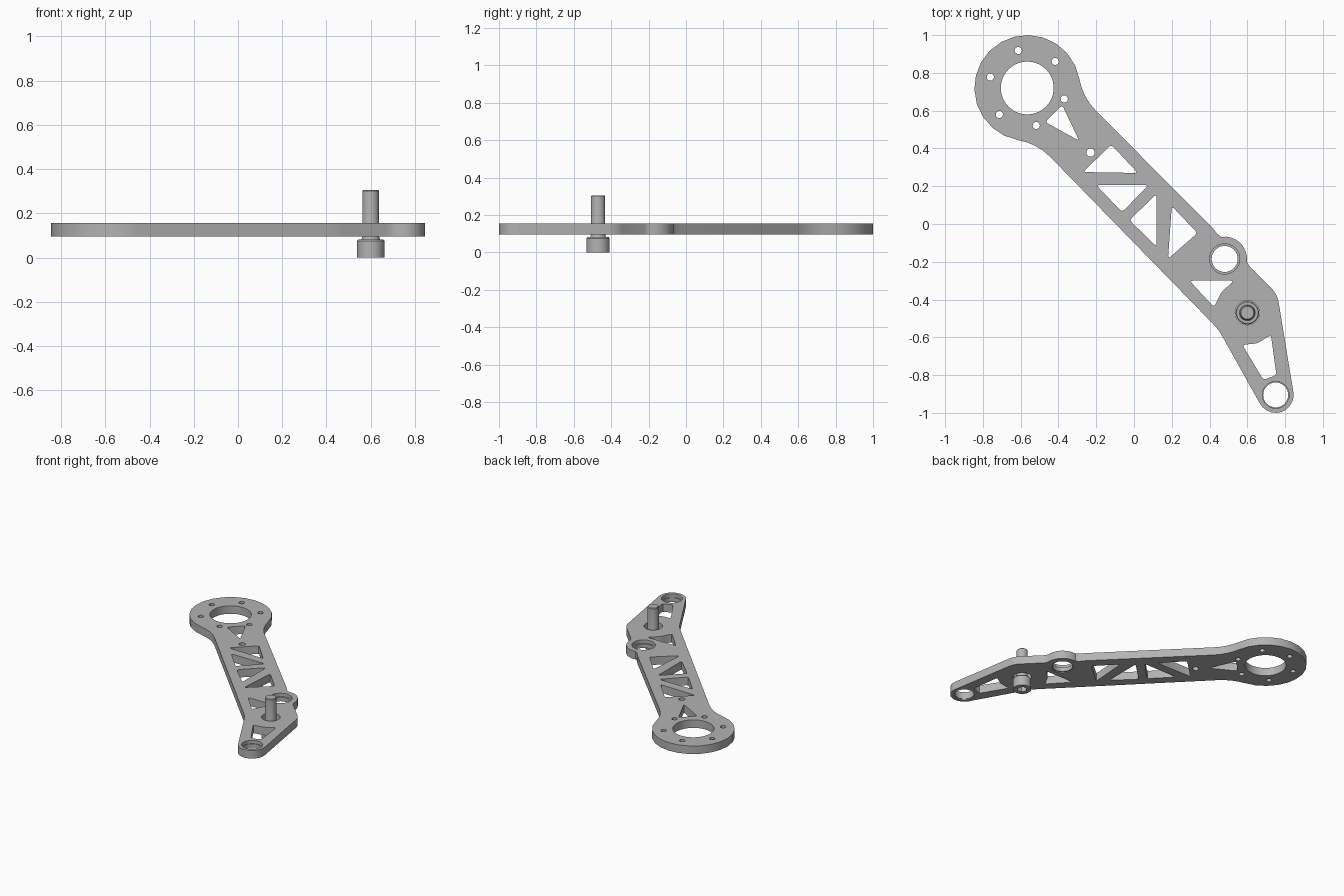
import bpy, bmesh
from math import cos, sin, radians, pi
from mathutils import Vector

cube = bpy.data.objects.get("Cube")
if cube:
    bpy.data.objects.remove(cube, do_unlink=True)

grey = bpy.data.materials.new("machined_grey")
grey.use_nodes = True
colour = (0.45, 0.45, 0.45, 1)
grey.diffuse_color = colour
grey.node_tree.nodes["Principled BSDF"].inputs["Base Color"].default_value = colour

BOTTOM, TOP = 0.095, 0.155


def arc(centre, r, start, end, steps):
    angles = [radians(start + (end - start) * i / steps) for i in range(steps + 1)]
    return [Vector((centre[0] + r * cos(a), centre[1] + r * sin(a))) for a in angles]


def circle(centre, r, sides=32):
    return arc(centre, r, 0, 360, sides)[:-1]


def rounded(points, d=0.016):
    """Polygon with every corner softened by a short curve."""
    pts = [Vector(p) for p in points]
    out = []
    for i, p in enumerate(pts):
        a = p + (pts[i - 1] - p).normalized() * d
        b = p + (pts[(i + 1) % len(pts)] - p).normalized() * d
        out += [a, (a + b + p * 2) / 4, b]
    return out


def finish(name, bm):
    bmesh.ops.remove_doubles(bm, verts=bm.verts, dist=1e-5)
    bmesh.ops.recalc_face_normals(bm, faces=bm.faces)
    mesh = bpy.data.meshes.new(name)
    bm.to_mesh(mesh)
    bm.free()
    mesh.materials.clear()
    mesh.materials.append(grey)
    obj = bpy.data.objects.new(name, mesh)
    bpy.context.collection.objects.link(obj)
    bpy.ops.object.select_all(action='DESELECT')
    obj.select_set(True)
    bpy.context.view_layer.objects.active = obj
    bpy.ops.object.shade_smooth_by_angle(angle=radians(35))
    return obj


def extruded(name, loops, z0, z1):
    """Solid from an outline followed by its holes."""
    curve = bpy.data.curves.new(name + "_profile", 'CURVE')
    curve.dimensions = '2D'
    curve.fill_mode = 'BOTH'
    curve.extrude = (z1 - z0) / 2
    for loop in loops:
        spline = curve.splines.new('POLY')
        spline.points.add(len(loop) - 1)
        for point, p in zip(spline.points, loop):
            point.co = (p[0], p[1], 0, 1)
        spline.use_cyclic_u = True
    temp = bpy.data.objects.new(name + "_profile", curve)
    bpy.context.collection.objects.link(temp)
    bpy.context.view_layer.update()
    mesh = bpy.data.meshes.new_from_object(
        temp.evaluated_get(bpy.context.evaluated_depsgraph_get()))
    bpy.data.objects.remove(temp, do_unlink=True)
    bm = bmesh.new()
    bm.from_mesh(mesh)
    bpy.data.meshes.remove(mesh)
    bmesh.ops.translate(bm, verts=bm.verts, vec=(0, 0, (z0 + z1) / 2))
    return finish(name, bm)


def lathe(name, profile, centre, sides=32):
    bm = bmesh.new()
    verts = [bm.verts.new((r, 0, z)) for r, z in profile]
    edges = [bm.edges.new(pair) for pair in zip(verts, verts[1:])]
    bmesh.ops.spin(bm, geom=verts + edges, cent=(0, 0, 0), axis=(0, 0, 1),
                   angle=2 * pi, steps=sides, use_merge=True)
    bmesh.ops.translate(bm, verts=bm.verts, vec=(*centre, 0))
    return finish(name, bm)


# Key centres
hub = Vector((-0.565, 0.72))
boss = (0.48, -0.185)
tip = (0.75, -0.905)
bolt = (0.6, -0.47)


def neck(angle):
    return hub + 0.597 * Vector((cos(radians(angle)), sin(radians(angle))))


# Arm outline, anticlockwise from the large hub
outline = arc(hub, 0.28, 10, 260, 16)
outline += arc(neck(260), 0.317, 80, 45, 4)
outline += [(0.41, -0.52), (0.45, -0.565), (0.475, -0.608)]
outline += arc(tip, 0.095, 209, 369, 10)
outline += arc((0.637, -0.433), 0.13, 9, 45, 4)
outline += [(0.611, -0.222), (0.598, -0.2)]
outline += arc(boss, 0.118, 5, 98, 8)
outline += [(0.44, -0.052), (0.42, -0.025)]
outline += arc(neck(10), 0.317, 225, 190, 4)

# Round holes
holes = [circle(hub, 0.14, 40), circle(boss, 0.08), circle(tip, 0.071),
         circle(bolt, 0.064), circle((-0.23, 0.378), 0.022, 16)]
holes += [circle(p, 0.019, 16) for p in circle(hub, 0.204, 6)]
turn = radians(-16.5)
for i in range(6):
    a = turn + i * pi / 3
    holes[5 + i] = circle(hub + 0.204 * Vector((cos(a), sin(a))), 0.019, 16)

# Lightening pockets between the truss ribs
pockets = [
    [(-0.38, 0.63), (-0.29, 0.44), (-0.47, 0.54)],
    [(-0.12, 0.42), (0.02, 0.27), (-0.27, 0.275)],
    [(-0.2, 0.206), (0.077, 0.206), (-0.063, 0.063)],
    [(0.12, 0.16), (0.12, -0.12), (-0.024, 0.02)],
    [(0.2, 0.095), (0.336, -0.048), (0.18, -0.185)],
    [(0.294, -0.3), (0.53, -0.3), (0.463, -0.36), (0.423, -0.44)],
    [(0.725, -0.587), (0.754, -0.8), (0.685, -0.825), (0.574, -0.64), (0.653, -0.632)],
]
holes += [rounded(p) for p in pockets]
extruded("arm_plate", [outline] + holes, BOTTOM, TOP)

# Retaining lips inside the two bearing seats
for name, centre, outer, inner in (("boss_lip", boss, 0.08, 0.069),
                                   ("tip_lip", tip, 0.071, 0.066)):
    extruded(name, [circle(centre, outer), circle(centre, inner)], 0.1, 0.13)

# Socket-head bolt, pointing up
extruded("bolt_socket", [circle(bolt, 0.062), circle(bolt, 0.034, 6)], 0, 0.04)
lathe("bolt_shank", [(0, 0.04), (0.062, 0.04), (0.062, 0.075), (0.057, 0.081),
                     (0.042, 0.081), (0.038, 0.095), (0.038, 0.3),
                     (0.034, 0.305), (0, 0.305)], bolt)
